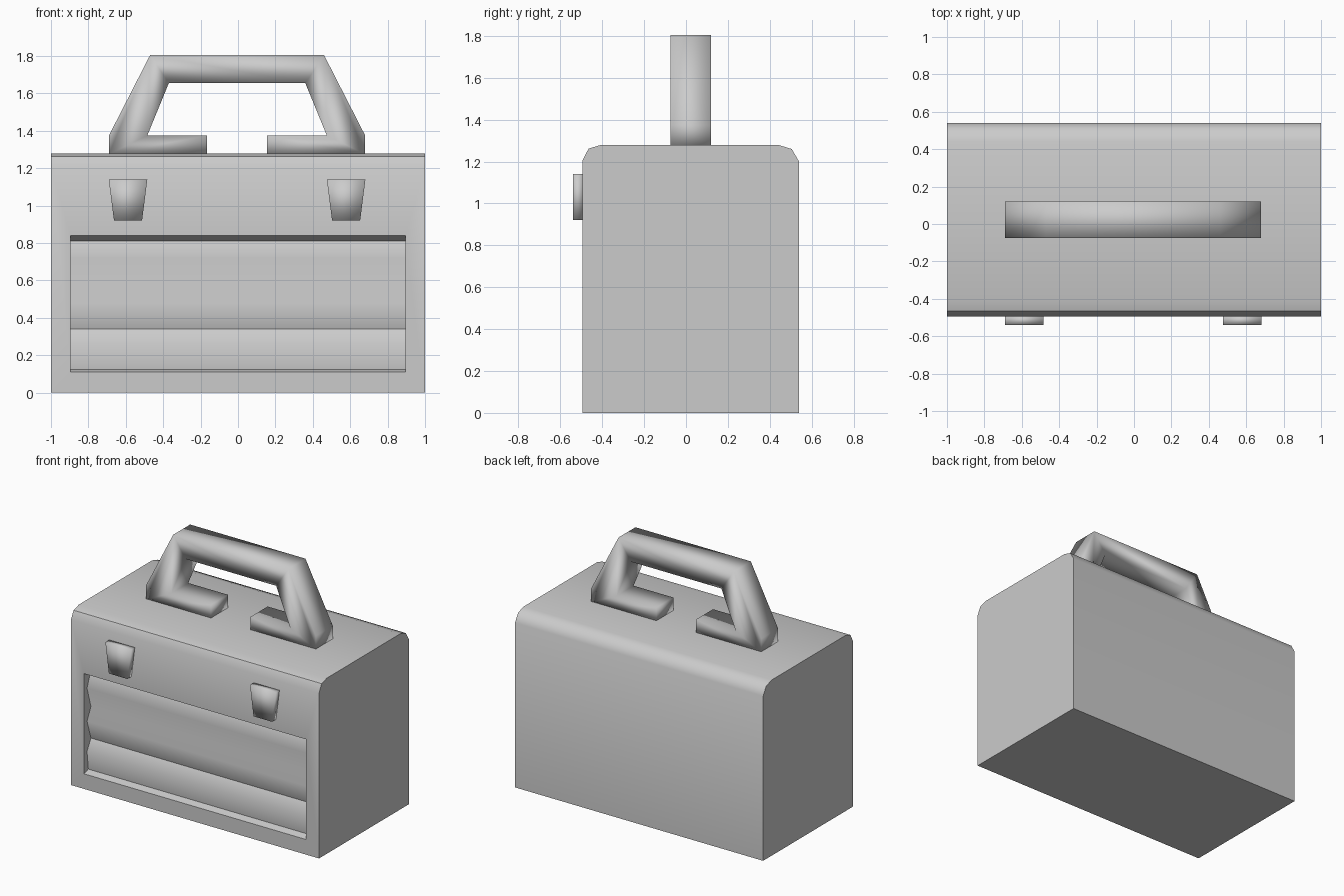
import bpy, bmesh
from math import radians

if "Cube" in bpy.data.objects:
    bpy.data.objects.remove(bpy.data.objects["Cube"])


def prism(name, outline, lo, hi, axis):
    """Extrude a closed outline along x (outline is y,z) or y (outline is x,z)."""
    bm = bmesh.new()

    def point(p, t):
        return (t, p[0], p[1]) if axis == 'x' else (p[0], t, p[1])

    rings = [[bm.verts.new(point(p, t)) for p in outline] for t in (lo, hi)]
    n = len(outline)
    for i in range(n):
        j = (i + 1) % n
        bm.faces.new((rings[0][i], rings[0][j], rings[1][j], rings[1][i]))
    for ring in rings:
        bm.faces.new(ring)
    bmesh.ops.recalc_face_normals(bm, faces=bm.faces)
    mesh = bpy.data.meshes.new(name)
    bm.to_mesh(mesh)
    bm.free()
    obj = bpy.data.objects.new(name, mesh)
    bpy.context.collection.objects.link(obj)
    return obj


def smooth(obj, angle):
    bpy.ops.object.select_all(action='DESELECT')
    obj.select_set(True)
    bpy.context.view_layer.objects.active = obj
    bpy.ops.object.shade_smooth_by_angle(angle=radians(angle))


# Box body with bevelled front and back top edges
body = prism("box_body", [
    (-0.495, 0), (0.54, 0), (0.54, 1.20), (0.505, 1.26), (0.44, 1.28),
    (-0.405, 1.28), (-0.465, 1.262), (-0.495, 1.205)], -1, 1, 'x')

# Sawtooth drawer fronts carved into the front
cutter = prism("drawer_cutter", [
    (-0.6, 0.84), (-0.495, 0.84), (-0.425, 0.81),
    (-0.46, 0.72), (-0.415, 0.57), (-0.46, 0.48), (-0.415, 0.34),
    (-0.46, 0.26), (-0.445, 0.125), (-0.495, 0.11), (-0.6, 0.11)], -0.895, 0.895, 'x')
cutter.hide_render = True
cut = body.modifiers.new("drawers", 'BOOLEAN')
cut.operation = 'DIFFERENCE'
cut.solver = 'EXACT'
cut.object = cutter
bpy.context.view_layer.objects.active = body
bpy.ops.object.modifier_apply(modifier=cut.name)
bpy.data.objects.remove(cutter)
smooth(body, 45)

# Tapered latches
for side, cx in (("left", -0.588), ("right", 0.578)):
    latch = prism("latch_" + side, [
        (cx - 0.103, 1.14), (cx + 0.103, 1.14),
        (cx + 0.075, 0.92), (cx - 0.075, 0.92)], -0.54, -0.49, 'y')
    smooth(latch, 180)

# Carrying handle: half outline mirrored about its centre line, feet inward
centre = -0.005
half = [(0.465, 1.805), (0.685, 1.375), (0.685, 1.275), (0.16, 1.275),
        (0.16, 1.375), (0.48, 1.375), (0.365, 1.655)]
outline = [(centre + x, z) for x, z in half]
outline += [(centre - x, z) for x, z in reversed(half)]
handle = prism("carry_handle", outline, -0.075, 0.12, 'y')
smooth(handle, 180)
